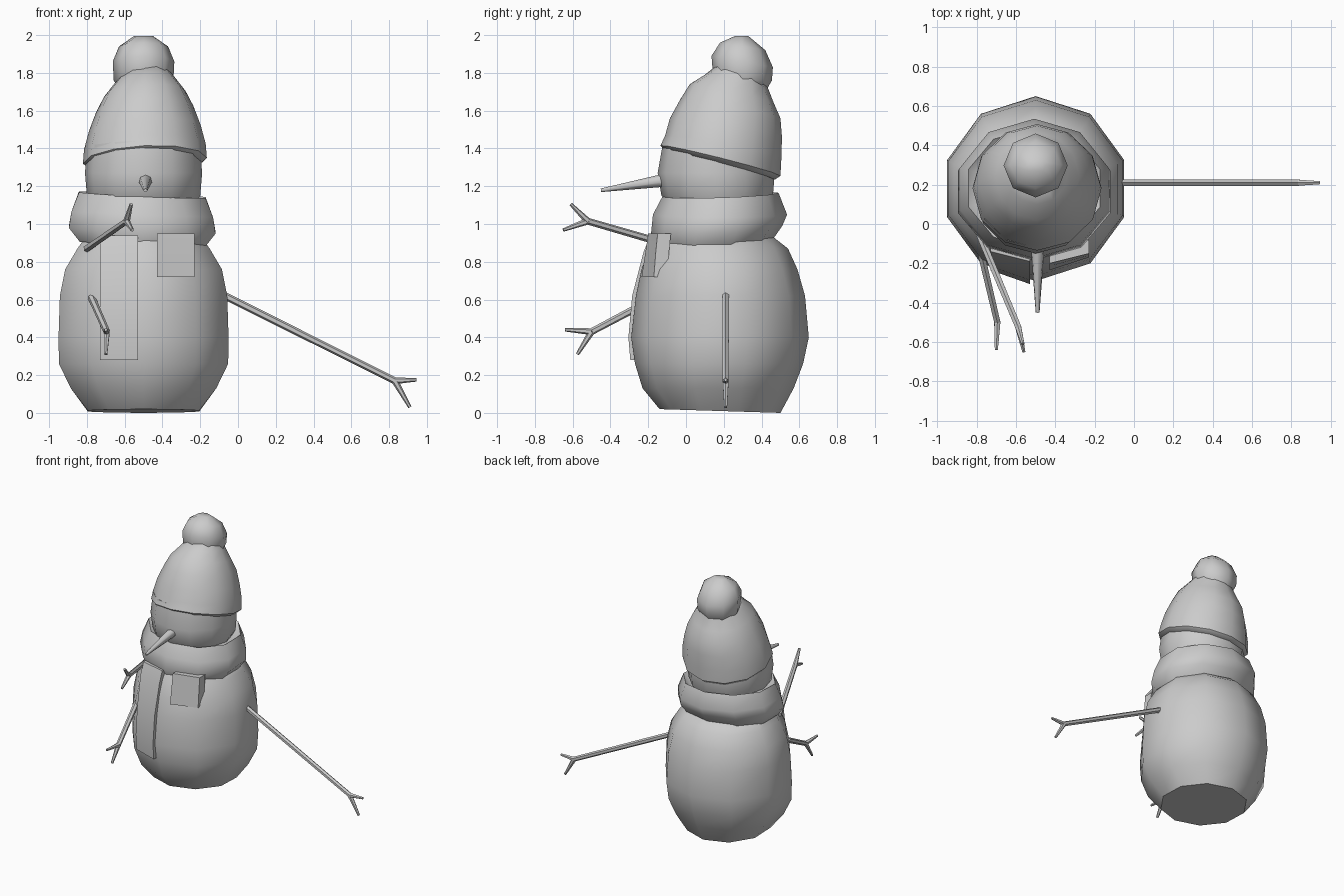
import bpy, bmesh, math
from mathutils import Vector, Matrix


def finish(bm, name, angle=40):
    bmesh.ops.recalc_face_normals(bm, faces=bm.faces)
    me = bpy.data.meshes.new(name)
    bm.to_mesh(me)
    bm.free()
    ob = bpy.data.objects.new(name, me)
    bpy.context.collection.objects.link(ob)
    bpy.ops.object.select_all(action='DESELECT')
    ob.select_set(True)
    bpy.context.view_layer.objects.active = ob
    bpy.ops.object.shade_smooth_by_angle(angle=math.radians(angle))
    return ob


def loft(name, rings, n, angle=40, cx=-0.5, roll=0.0):
    """Skin rings of (z, front y, back y, half width, rise at the front)."""
    bm = bmesh.new()
    widest = max(math.cos(math.pi / 2 + math.tau * i / n) for i in range(n))
    loops = []
    for z, y0, y1, hx, rise in rings:
        loop = []
        for i in range(n):
            a = math.pi / 2 + math.tau * i / n
            c, s = math.cos(a) / widest, math.sin(a)
            loop.append(bm.verts.new((cx + hx * c,
                                      (y0 + y1) / 2 + (y1 - y0) / 2 * s,
                                      z - rise * s + roll * c)))
        loops.append(loop)
    for a, b in zip(loops, loops[1:]):
        for i in range(n):
            j = (i + 1) % n
            bm.faces.new((a[i], a[j], b[j], b[i]))
    bm.faces.new(loops[0])
    bm.faces.new(loops[-1])
    return finish(bm, name, angle)


def rod(bm, p, q, r0, r1, sides=6):
    p, q = Vector(p), Vector(q)
    d = q - p
    m = Matrix.Translation((p + q) / 2) @ d.to_track_quat('Z', 'Y').to_matrix().to_4x4()
    bmesh.ops.create_cone(bm, cap_ends=True, segments=sides, radius1=r0,
                          radius2=r1, depth=d.length, matrix=m)


def twig(name, start, fork, tips):
    bm = bmesh.new()
    rod(bm, start, fork, 0.02, 0.018)
    for t in tips:
        rod(bm, fork, t, 0.018, 0.009)
    finish(bm, name, 50)


def tail(name, x0, x1, rows, thick=0.07):
    """Hanging cloth strip; rows are (z, y at x0, y at x1)."""
    bm = bmesh.new()
    loops = [[bm.verts.new(v) for v in ((x0, a, z), (x1, b, z),
                                        (x1, b + thick, z), (x0, a + thick, z))]
             for z, a, b in rows]
    for a, b in zip(loops, loops[1:]):
        for i in range(4):
            j = (i + 1) % 4
            bm.faces.new((a[i], a[j], b[j], b[i]))
    bm.faces.new(loops[0])
    bm.faces.new(loops[-1])
    finish(bm, name)


# Snow body
loft("body", [(0.01, -0.14, 0.50, 0.295, 0.01),
              (0.13, -0.23, 0.57, 0.385, 0),
              (0.26, -0.27, 0.62, 0.448, 0),
              (0.40, -0.29, 0.65, 0.45, 0),
              (0.62, -0.265, 0.63, 0.443, 0),
              (0.76, -0.235, 0.59, 0.415, 0),
              (0.87, -0.195, 0.54, 0.35, 0),
              (0.94, -0.15, 0.45, 0.30, 0)], 10, 50)

# Scarf wrapped round the neck
loft("scarf", [(0.89, -0.16, 0.44, 0.33, 0),
               (0.97, -0.185, 0.51, 0.388, -0.02),
               (1.05, -0.175, 0.535, 0.375, 0),
               (1.155, -0.125, 0.49, 0.335, -0.01),
               (1.13, -0.09, 0.45, 0.30, 0)], 10, 50, -0.507, -0.015)

# Scarf ends on the front
tail("scarf_tail_long", -0.73, -0.53, [(0.94, -0.14, -0.19), (0.85, -0.175, -0.225),
                                       (0.62, -0.215, -0.285), (0.40, -0.235, -0.305),
                                       (0.28, -0.225, -0.295)])
tail("scarf_tail_short", -0.43, -0.23, [(0.95, -0.20, -0.15), (0.85, -0.215, -0.16),
                                        (0.72, -0.235, -0.17)])

# Head
loft("head", [(1.08, -0.07, 0.42, 0.26, 0),
              (1.15, -0.13, 0.46, 0.30, 0),
              (1.27, -0.15, 0.47, 0.31, 0),
              (1.40, -0.12, 0.46, 0.30, 0.04)], 12)

# Knitted hat, leaning back
loft("hat", [(1.31, -0.11, 0.47, 0.30, 0.075),
             (1.335, -0.135, 0.50, 0.328, 0.08),
             (1.41, -0.11, 0.505, 0.322, 0.06),
             (1.51, -0.085, 0.508, 0.295, 0.05),
             (1.61, -0.03, 0.50, 0.257, 0.05),
             (1.69, 0.02, 0.465, 0.215, 0.05),
             (1.76, 0.10, 0.43, 0.16, 0.03),
             (1.81, 0.15, 0.42, 0.12, 0.02)], 12, 50, -0.493, 0.015)

# Bobble
loft("bobble", [(1.70, 0.19, 0.42, 0.12, 0),
                (1.76, 0.145, 0.455, 0.158, 0),
                (1.86, 0.135, 0.46, 0.163, 0.03),
                (1.94, 0.18, 0.42, 0.13, 0.02),
                (1.995, 0.26, 0.33, 0.05, 0)], 8, 60)

# Carrot nose
bm = bmesh.new()
rod(bm, (-0.49, -0.08, 1.235), (-0.49, -0.45, 1.178), 0.039, 0.01, 7)
finish(bm, "nose", 60)

# Forked twig arms
twig("arm_side", (-0.16, 0.21, 0.665), (0.83, 0.21, 0.17),
     [(0.945, 0.21, 0.175), (0.91, 0.21, 0.03)])
twig("arm_upper", (-0.80, -0.02, 0.87), (-0.59, -0.52, 1.015),
     [(-0.565, -0.61, 1.105), (-0.56, -0.65, 0.968)])
twig("arm_lower", (-0.775, -0.16, 0.61), (-0.695, -0.50, 0.43),
     [(-0.70, -0.64, 0.44), (-0.70, -0.575, 0.31)])
